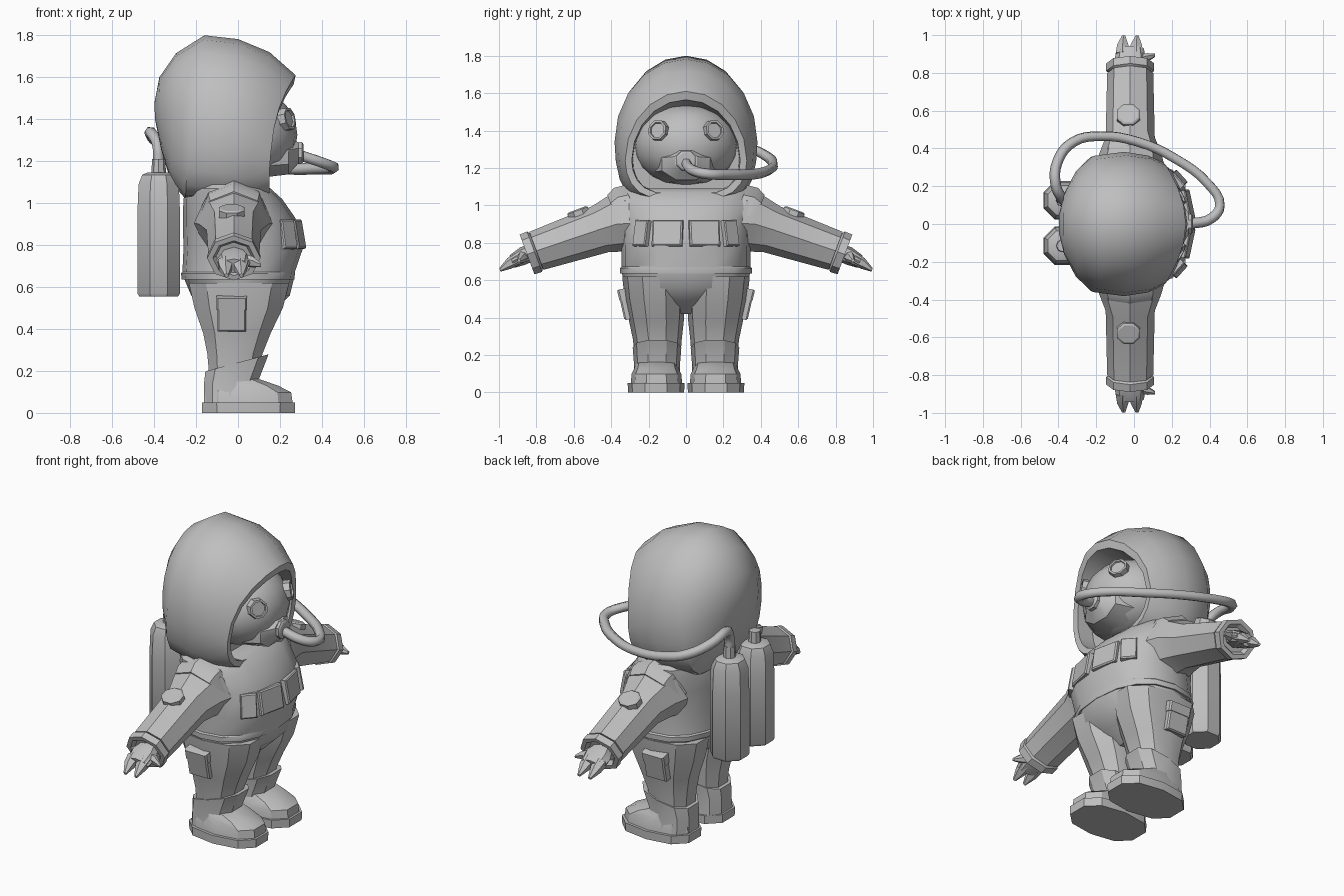
import bpy, bmesh, math
from mathutils import Vector as V
from mathutils.bvhtree import BVHTree

if "Cube" in bpy.data.objects:
    bpy.data.objects.remove(bpy.data.objects["Cube"])

grey = bpy.data.materials.new("suit grey")
grey.diffuse_color = (0.52, 0.52, 0.52, 1)
grey.use_nodes = True
grey.node_tree.nodes["Principled BSDF"].inputs["Base Color"].default_value = grey.diffuse_color
X, Y, Z = V((1, 0, 0)), V((0, 1, 0)), V((0, 0, 1))


def ring(c, a, b, ra, rb, n, p=2.0, turn=0.0):
    """Superellipse ring around c in the plane of the axes a and b."""
    out = []
    for i in range(n):
        t = 2 * math.pi * (i + turn) / n
        s, k = math.sin(t), math.cos(t)
        out.append(V(c) + a * math.copysign(abs(k) ** (2 / p), k) * ra
                   + b * math.copysign(abs(s) ** (2 / p), s) * rb)
    return out


def loft(name, rings, mirror=False, angle=32):
    """Skin a list of equal rings; optionally mirror left/right (y)."""
    bm = bmesh.new()
    vs = [[bm.verts.new(q) for q in r] for r in rings]
    n = len(rings[0])
    for r, s in zip(vs, vs[1:]):
        for i in range(n):
            j = (i + 1) % n
            bm.faces.new((r[i], r[j], s[j], s[i]))
    bm.faces.new(vs[0])
    bm.faces.new(vs[-1])
    bmesh.ops.recalc_face_normals(bm, faces=bm.faces)
    me = bpy.data.meshes.new(name)
    bm.to_mesh(me)
    bm.free()
    me.materials.append(grey)
    me.shade_smooth()
    me.set_sharp_from_angle(angle=math.radians(angle))
    ob = bpy.data.objects.new(name, me)
    bpy.context.collection.objects.link(ob)
    if mirror:
        m = ob.modifiers.new("mirror", 'MIRROR')
        m.use_axis = (False, True, False)
    return ob


def level(z, cx, rx, cy, ry, n, p=2.0, turn=0.0):
    return ring((cx, cy, z), X, Y, rx, ry, n, p, turn)


def plate(name, c, normal, up, w, h, d):
    """Slightly tapered box standing on a surface, mirrored."""
    nrm = V(normal).normalized()
    side = V(up).cross(nrm).normalized()
    u = nrm.cross(side)

    def rect(k, off):
        return [V(c) + nrm * off + side * w * k * sx + u * h * k * sy
                for sx, sy in ((-.5, -.5), (.5, -.5), (.5, .5), (-.5, .5))]
    return loft(name, [rect(1, -0.03), rect(1, d * 0.7), rect(0.9, d)], True)


# torso with overhanging hem
torso = loft("torso", [level(z, cx, rx, 0, ry, 16, 2.35) for z, cx, rx, ry in (
    (.635, 0, .262, .345), (.635, 0, .268, .352), (.665, 0, .272, .353), (.672, .003, .268, .345),
    (.78, .024, .284, .345), (.93, .005, .268, .352), (1.02, -.025, .235, .362),
    (1.07, -.045, .20, .36), (1.09, -.05, .16, .34))])

# hips and legs
loft("hips", [level(z, cx, rx, 0, ry, 16, 2.2) for z, cx, rx, ry in (
    (.64, .005, .262, .343), (.56, .012, .235, .325), (.49, .005, .17, .24), (.42, 0, .08, .09))])
loft("leg", [level(z, cx, rx, cy, ry, 10, 2.3, .5) for z, cx, rx, cy, ry in (
    (.62, .005, .25, .173, .168), (.5, .003, .22, .166, .162), (.38, -.005, .168, .158, .146),
    (.28, -.015, .137, .153, .13), (.15, -.02, .12, .153, .12))], True)

# boots: sole, foot, flared cuff higher at the front
loft("boot_sole", [level(z, .05, rx, .16, ry, 10, 2.5, .5) for z, rx, ry in (
    (0, .23, .15), (.05, .232, .152))], True)
loft("boot_foot", [level(z, cx, rx, .158, ry, 10, 2.5, .5) for z, cx, rx, ry in (
    (.04, .05, .22, .138), (.098, .048, .214, .133), (.13, .02, .178, .118),
    (.165, -.03, .125, .11))], True)
cuff = [level(z, cx, rx, .155, ry, 10, 2.5, .5) for z, cx, rx, ry in (
    (.05, -.035, .132, .127), (.14, -.035, .132, .122), (.24, -.005, .157, .13), (.24, -.005, .14, .112))]
for r in cuff[2:]:
    for q in r:
        q.z += .27 * q.x
loft("boot_cuff", cuff, True)

# leg pockets with flaps
plate("leg_pocket", (-.03, .318, .465), (0, .97, -.22), Z, .135, .15, .028)
plate("leg_pocket_flap", (-.03, .331, .525), (0, .97, -.22), Z, .145, .06, .032)

# chest pouches laid on the torso surface
tree = BVHTree.FromPolygons([v.co for v in torso.data.vertices],
                            [tuple(f.vertices) for f in torso.data.polygons])
for name, y, w, yaw in (("chest_pouch", .098, .165, 12), ("side_pouch", .235, .09, 42)):
    hit = tree.ray_cast(V((1, y, .85)), V((-1, 0, 0)))[0] or V((.28, y, .85))
    a = math.radians(yaw)
    plate(name, hit, (math.cos(a), math.sin(a), .17), Z, w, .14, .02)

# arms along a sloping axis
D, U = V((0, .94, -.35)), V((0, .35, .94))


def arm_ring(y, z, rx, r, n=8):
    return ring((-.02, y, z), U, X, r, rx, n)


loft("arm", [arm_ring(*a) for a in (
    (.28, .905, .19, .18), (.37, .90, .165, .155), (.46, .872, .13, .13),
    (.80, .757, .122, .108))], True)
loft("shoulder_yoke", [arm_ring(*a) for a in (
    (.26, .93, .17, .19), (.32, .92, .172, .185), (.365, .905, .16, .16))], True)
loft("wrist_cuff", [arm_ring(*a) for a in (
    (.80, .757, .11, .10), (.81, .752, .127, .115), (.85, .738, .127, .113),
    (.85, .738, .10, .088), (.825, .747, .085, .07))], True)
loft("arm_patch", [ring(V((-.03, .575, .958)) + U * h, X, D, r, r * .95, 8, 2, .5)
                   for h, r in ((-.03, .066), (.015, .066), (.022, .055))], True)

# hands with two broad pointed fingers and a thumb
loft("palm", [arm_ring(*a) for a in (
    (.82, .75, .06, .045), (.87, .73, .083, .048), (.93, .70, .072, .036))], True)
for x0, x1 in ((-.06, -.055), (.012, .016)):
    loft("finger", [ring((x0, .90, .715), U, X, .036, .042, 6),
                    ring((x0, .945, .69), U, X, .03, .034, 6),
                    ring((x1, .995, .655), U, X, .01, .010, 6)], True)
loft("thumb", [ring((.02, .865, .73), U, D, .032, .03, 6), ring((.07, .88, .72), U, D, .028, .024, 6),
               ring((.11, .893, .705), U, D, .01, .009, 6)], True)


# hood: hoops from the back pole to the face opening and back inside
def hoop(xt, zt, w, zm, xb, zb, e=2.3, low=.4, n=20):
    """xt, zt top; w half width at zm; xb, zb bottom; e lean, low squareness below."""
    out = []
    for i in range(n):
        a = 2 * math.pi * i / n
        k, s = math.cos(a), math.sin(a)
        if abs(s) < 1e-6:
            s = 0
        z = zm + (zt - zm if k > 0 else zm - zb) * k
        y = w * math.copysign(abs(s) ** (1 if k > 0 else low), s)
        out.append(V((xb + (xt - xb) * ((1 + k) / 2) ** e, y, z)))
    return out


loft("hood", [hoop(*h) for h in (
    (-.398, 1.48, .05, 1.44, -.396, 1.40, 1, .8), (-.375, 1.60, .16, 1.42, -.365, 1.25, 1, .7),
    (-.295, 1.715, .28, 1.40, -.32, 1.10, 1, .55), (-.16, 1.80, .36, 1.37, -.25, 1.02, 1.5),
    (0, 1.782, .382, 1.34, -.07, 1.0, 2, .35), (.15, 1.72, .362, 1.30, .05, 1.0, 2, .4),
    (.275, 1.61, .325, 1.24, .15, 1.03, 4.2, .5), (.265, 1.565, .29, 1.24, .148, 1.06, 4.2, .5),
    (.08, 1.53, .285, 1.25, .05, 1.07))], angle=40)

# face mask, muzzle, valve and goggles
loft("face_mask", [ring((.015, 0, 1.325 + .215 * math.cos(t)), X, Y,
                        .268 * math.sin(t) ** .75, .28 * math.sin(t) ** .85, 20)
                   for t in (math.pi * (i + .2) / 10.4 for i in range(11))], angle=40)
loft("mask_muzzle", [ring((x, 0, z), Y, Z, ry, rz, 8, 2, .5) for x, z, ry, rz in (
    (.12, 1.215, .19, .10), (.24, 1.22, .14, .09), (.288, 1.24, .065, .055))])
loft("mask_valve", [ring((x, 0, 1.235 + k), Y, Z, r, r, 8, 2, .5) for x, k, r in (
    (.26, 0, .056), (.305, .005, .056), (.312, .005, .045))])
N = V((.86, .47, .2)).normalized()
A = Z.cross(N).normalized()
B = N.cross(A)
loft("goggle", [ring(V((.233, .147, 1.40)) + N * h, A, B, r, r, 8, 2, .5) for h, r in (
    (-.03, .058), (.018, .055), (.018, .043), (.008, .041))], True)

# air tanks with valve stubs
for y in (.125, -.115):
    loft("air_tank", [level(z, -.378, r, y, r, 8, 2, .5) for z, r in (
        (.555, .10), (.57, .11), (.95, .11), (1.09, .104), (1.135, .085), (1.145, .06))])
    loft("tank_valve", [level(z, -.378, r, y, r, 8) for z, r in ((1.13, .035), (1.21, .032))])

# breathing hose from tank to mask
cu = bpy.data.curves.new("breathing_hose", 'CURVE')
cu.dimensions = '3D'
cu.bevel_depth, cu.bevel_resolution, cu.resolution_u = .028, 1, 4
cu.use_fill_caps = True
path = [(-.378, .125, 1.18), (-.385, .14, 1.28), (-.415, .21, 1.335), (-.405, .33, 1.31),
        (-.32, .435, 1.26), (-.18, .465, 1.22), (.02, .435, 1.185), (.22, .345, 1.165),
        (.39, .215, 1.165), (.455, .10, 1.17), (.41, .03, 1.19), (.29, 0, 1.23)]
sp = cu.splines.new('BEZIER')
sp.bezier_points.add(len(path) - 1)
for bp, co in zip(sp.bezier_points, path):
    bp.co = co
    bp.handle_left_type = bp.handle_right_type = 'AUTO'
cu.materials.append(grey)
bpy.context.collection.objects.link(bpy.data.objects.new("breathing_hose", cu))
